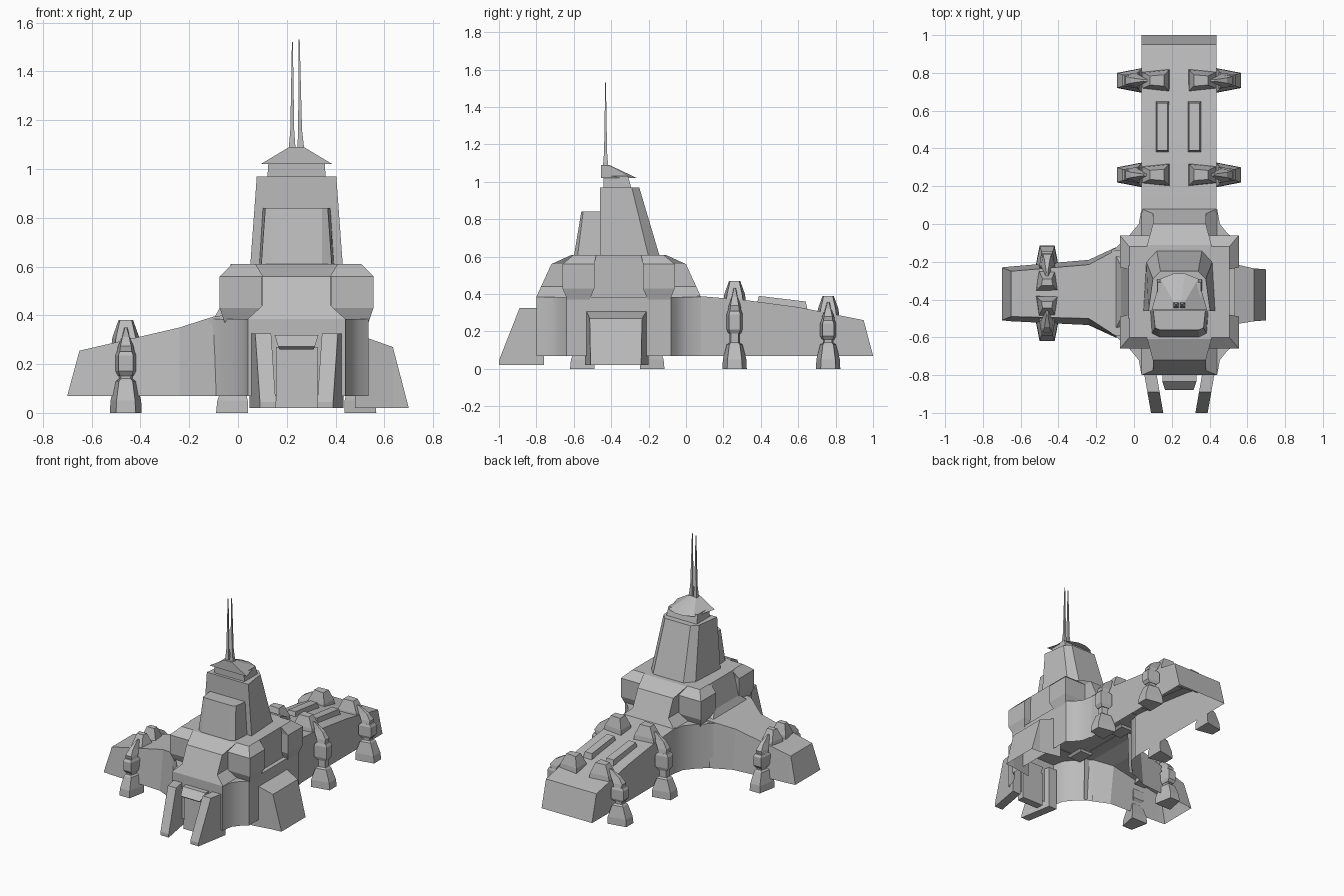
import bpy, bmesh
from mathutils import Vector

if "Cube" in bpy.data.objects:
    bpy.data.objects.remove(bpy.data.objects["Cube"])

grey = bpy.data.materials.new("hull_grey")
grey.use_nodes = True
colour = (0.5, 0.5, 0.5, 1)
grey.diffuse_color = colour
for node in grey.node_tree.nodes:
    if node.type == "BSDF_PRINCIPLED":
        node.inputs["Base Color"].default_value = colour
        node.inputs["Roughness"].default_value = 0.8

CX, CY = 0.24, -0.36      # centre of the main block


def loft(name, rings, start=True, end=True, closed=True, smooth=False):
    """Skin a row of matching rings (or open strips), with optional end caps."""
    bm = bmesh.new()
    rows = [[bm.verts.new(p) for p in ring] for ring in rings]
    n = len(rows[0])
    for a, b in zip(rows, rows[1:]):
        for i in range(n if closed else n - 1):
            j = (i + 1) % n
            bm.faces.new((a[i], a[j], b[j], b[i]))
    if start:
        bm.faces.new(rows[0])
    if end:
        bm.faces.new(rows[-1])
    bmesh.ops.recalc_face_normals(bm, faces=bm.faces)
    mesh = bpy.data.meshes.new(name)
    bm.to_mesh(mesh)
    bm.free()
    mesh.materials.append(grey)
    ob = bpy.data.objects.new(name, mesh)
    bpy.context.collection.objects.link(ob)
    if smooth:
        bpy.ops.object.select_all(action="DESELECT")
        ob.select_set(True)
        bpy.context.view_layer.objects.active = ob
        bpy.ops.object.shade_smooth_by_angle(angle=0.6)
    return ob


def rect(x0, x1, y0, y1, z):
    return [(x0, y0, z), (x1, y0, z), (x1, y1, z), (x0, y1, z)]


def flat(points, z):
    return [(x, y, z) for x, y in points]


# Lower hull: cross-shaped walls with concave fillets, open to both wings and below
half = [(0.2, 0.44), (0.215, 0.36), (0.255, 0.31), (0.295, 0.28), (0.295, 0.15)]
left = [(0.2, 0.44), (0.215, 0.36), (0.265, 0.3), (0.335, 0.235), (0.36, 0.22)]
front_wall = [(CX - u, CY - v) for u, v in reversed(left)]
front_wall += [(CX + u, CY - v) for u, v in half]
front_wall += [(CX + u, CY + v) for u, v in reversed(half)]
back_wall = [(CX - u, CY + v) for u, v in left]
for name, wall in (("hull_wall_main", front_wall), ("hull_wall_back_right", back_wall)):
    loft(name, [flat(wall, 0.07), flat(wall, 0.385)], False, False, closed=False, smooth=True)
loft("hull_deck", [flat(front_wall + back_wall, 0.385)], end=False)

# Upper block: core, four corner pods and the sloped panels between them
loft("upper_core", [rect(CX - 0.265, CX + 0.265, CY - 0.24, CY + 0.24, z)
                    for z in (0.38, 0.61)], start=False)
pod = [(0.205, 0.295, 0.155, 0.275, 0.37), (0.142, 0.315, 0.13, 0.3, 0.43),
       (0.142, 0.315, 0.13, 0.3, 0.56), (0.1, 0.265, 0.12, 0.24, 0.61)]
for sx, nx in ((-1, "right"), (1, "left")):
    for sy, ny in ((-1, "front"), (1, "back")):
        loft(f"corner_pod_{ny}_{nx}",
             [rect(CX + sx * a, CX + sx * b, CY + sy * c, CY + sy * d, z)
              for a, b, c, d, z in pod])
panel = [(0.2, 0.44, 0.385), (0.14, 0.415, 0.44), (0.14, 0.36, 0.56), (0.17, 0.25, 0.61)]
for s, n in ((-1, "front"), (1, "back")):
    loft(n + "_slope_panel", [rect(CX - w, CX + w, CY, CY + s * d, z)
                              for w, d, z in panel], start=False)
    # Continuous eave joining the pods above the panel
    loft(n + "_eave", [rect(CX - 0.2, CX + 0.2, CY, CY + s * d, z)
                       for d, z in ((0.3, 0.56), (0.24, 0.61))])
loft("right_slope_panel", [rect(CX - d, CX, CY - w, CY + w, z) for w, d, z in
                           ((0.2, 0.34, 0.385), (0.14, 0.31, 0.44), (0.14, 0.27, 0.61))],
     start=False)

# Long rear wing, open underneath
rear = [(0.06, 0.39), (0.3, 0.37), (0.6, 0.33), (0.95, 0.26), (1.0, 0.071)]
loft("rear_wing", [[(0.04, y, 0.07), (0.04, y, z), (0.437, y, z), (0.437, y, 0.07)]
                   for y, z in rear], False, False, closed=False, smooth=True)
for x in (0.15, 0.32):
    loft("rear_roof_strip", [[(x - w, y0, z0 + k), (x + w, y0, z0 + k),
                              (x + w, y1, z1 + k), (x - w, y1, z1 + k)]
                             for w, y0, y1, z0, z1, k in
                             ((0.035, 0.38, 0.65, 0.35, 0.315, 0),
                              (0.028, 0.39, 0.64, 0.39, 0.36, 0))])

# Side wing: x, top height, top y range, bottom y range
side = [(-0.7, 0.071, -0.51, -0.23, -0.51, -0.23), (-0.65, 0.255, -0.49, -0.25, -0.515, -0.225),
        (-0.24, 0.35, -0.5, -0.215, -0.535, -0.19), (-0.1, 0.395, -0.59, -0.14, -0.6, -0.125),
        (-0.06, 0.4, -0.59, -0.14, -0.6, -0.125)]
loft("side_wing", [[(x, b0, 0.07), (x, t0, z), (x, t1, z), (x, b1, 0.07)]
                   for x, z, t0, t1, b0, b1 in side], False, False, closed=False)

# Buttress on the opposite side
loft("side_buttress", [[(x, y0, 0.02), (x, y0, z), (x, y1, z), (x, y1, 0.02)]
                       for x, y0, y1, z in ((0.48, -0.54, -0.2, 0.325),
                                            (0.635, -0.515, -0.235, 0.27),
                                            (0.7, -0.51, -0.24, 0.021))],
     False, False, closed=False)

# Tower, its front block, neck and roof
low = [(0.19, -0.46), (0.175, -0.2), (0.12, -0.14)]
high = [(0.163, -0.46), (0.14, -0.29), (0.1, -0.25)]


def mirrored(points):
    return [(CX + u, y) for u, y in points] + [(CX - u, y) for u, y in reversed(points)]


loft("tower", [flat(mirrored(low), 0.6), flat(mirrored(high), 0.97)])
loft("tower_front_block",
     [flat(mirrored([(0.105, -0.6), (0.145, -0.58), (0.155, -0.44)]), 0.6),
      flat(mirrored([(0.105, -0.56), (0.128, -0.55), (0.14, -0.44)]), 0.84)])
loft("tower_neck", [rect(CX - 0.12, CX + 0.12, -0.44, -0.29, 0.96),
                    rect(CX - 0.115, CX + 0.115, -0.44, -0.31, 1.03)])
eaves = mirrored([(0.147, -0.455), (0.1, -0.29), (0.03, -0.262)])
ridge = mirrored([(0.03, -0.455), (0.025, -0.42), (0.01, -0.41)])
loft("tower_roof", [flat(eaves, 1.02), flat(ridge, 1.09)])

# Twin antennas
for x, tip, top in ((0.222, 0.223, 1.52), (0.258, 0.251, 1.53)):
    loft("antenna", [rect(c - w, c + w, -0.43 - w, -0.43 + w, z) for c, w, z in
                     ((x, 0.015, 1.07), ((x + tip) / 2, 0.008, 1.16), (tip, 0.002, top))])

# Entrance: two raking piers, door and canopy
for s, n in ((-1, "right"), (1, "left")):
    outline = [(-0.76, 0.02), (-1.0, 0.02), (-1.0, 0.045), (-0.89, 0.325), (-0.76, 0.325)]
    rings = []
    for outer in (0.185, 0.12):
        rings.append([(CX + s * (outer - 0.175 * (-0.8 - y)), y, z) for y, z in outline])
    loft("entrance_pier_" + n, rings)
loft("entrance_door", [rect(CX - 0.085, CX + 0.085, y, -0.78, z)
                       for y, z in ((-0.835, 0.02), (-0.82, 0.27))])
loft("entrance_canopy", [rect(CX - w, CX + w, y, -0.78, z)
                         for w, y, z in ((0.07, -0.865, 0.26), (0.075, -0.88, 0.272),
                                         (0.09, -0.835, 0.32))])


# Support legs: u points outward from the wing edge, v runs along it
def support_leg(base, out, h, reach):
    out = Vector(out)
    along = Vector((-out.y, out.x, 0))

    def part(name, rows):
        # Each row: inner u, outer u, inner half width, outer half width, height
        loft(name, [[Vector(base) + out * u + along * v + Vector((0, 0, z))
                     for u, v in ((u0, -w0), (u1, -w1), (u1, w1), (u0, w0))]
                    for u0, u1, w0, w1, z in rows])

    part("leg_foot", [(0, 0.13, 0.065, 0.04, 0), (0, 0.125, 0.063, 0.038, 0.05),
                      (0.02, 0.095, 0.042, 0.028, 0.13), (0.03, 0.085, 0.027, 0.02, 0.14)])
    part("leg_shin", [(0.035, 0.08, 0.028, 0.02, 0.12), (0.035, 0.08, 0.028, 0.02, h * 0.43)])
    part("leg_thigh", [(0.025, 0.085, 0.032, 0.025, h * 0.4), (0.01, 0.1, 0.043, 0.03, h * 0.45),
                       (0.01, 0.1, 0.043, 0.03, h * 0.62), (0.02, 0.09, 0.036, 0.025, h * 0.66)])
    part("leg_shoulder", [(0.03, 0.08, 0.036, 0.025, h * 0.66), (0.02, 0.085, 0.032, 0.022, h * 0.72),
                          (-0.01, 0.055, 0.016, 0.014, h * 0.82),
                          (-0.05, -0.01, 0.008, 0.004, h * 0.92)])
    part("leg_roof_mount", [(-reach, 0, 0.06, 0.045, h - 0.11),
                            (-reach + 0.005, -0.01, 0.055, 0.04, h - 0.07),
                            (-reach + 0.03, -0.045, 0.03, 0.024, h)])


for y, h in ((0.26, 0.47), (0.76, 0.39)):
    support_leg((0.04, y, 0), (-1, 0, 0), h, 0.15)
    support_leg((0.437, y, 0), (1, 0, 0), h, 0.15)
support_leg((-0.46, -0.49, 0), (0, -1, 0), 0.38, 0.11)
support_leg((-0.46, -0.245, 0), (0, 1, 0), 0.38, 0.11)
